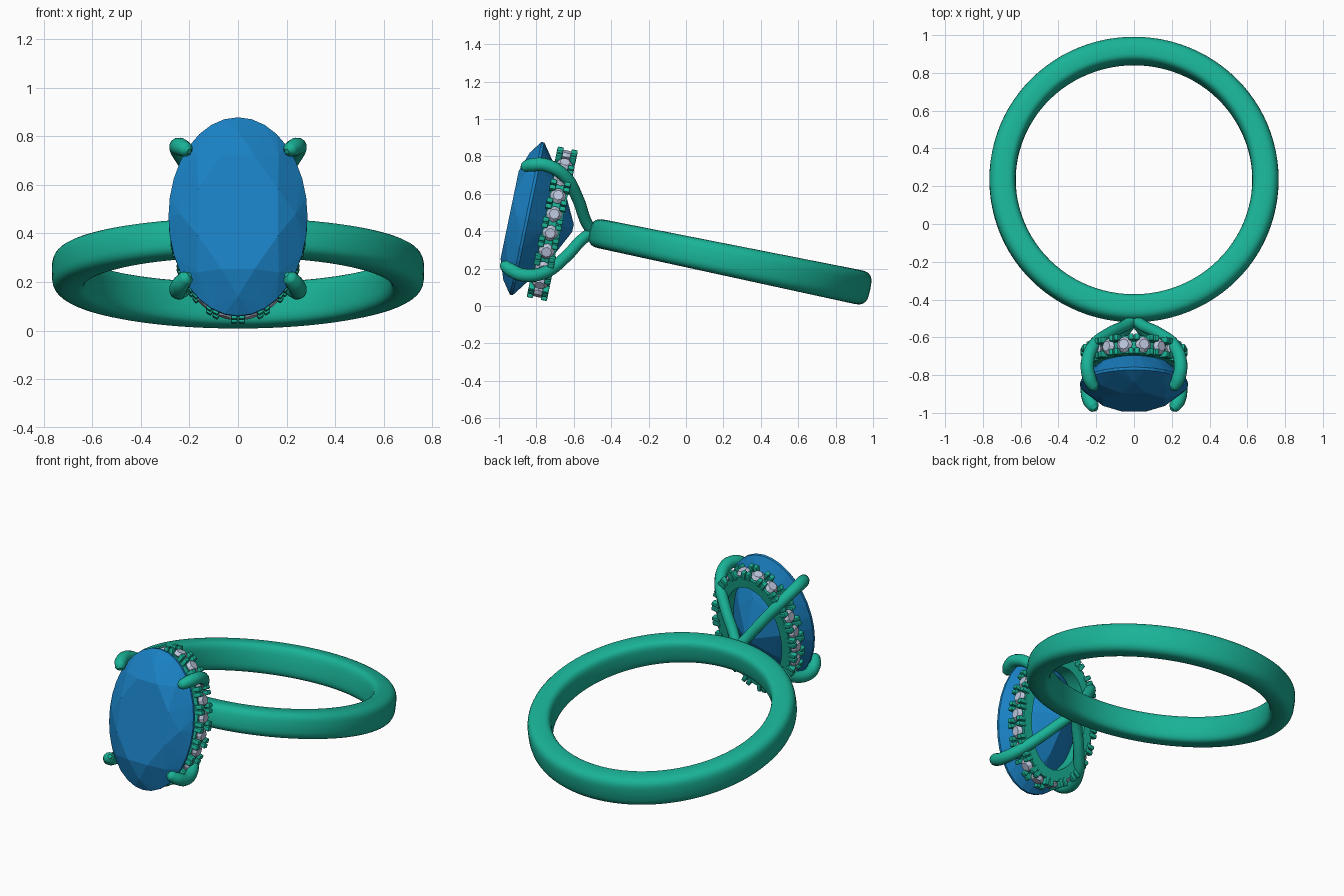
import bpy, bmesh, math
from math import sin, cos, pi
from mathutils import Matrix, Vector

if "Cube" in bpy.data.objects:
    bpy.data.objects.remove(bpy.data.objects["Cube"])

# Local frame: ring centre at origin, y runs through the band to the back, z is the finger axis
TILT = Matrix.Translation((0, 0.235, 0.243)) @ Matrix.Rotation(-math.radians(11.7), 4, 'X')


def material(name, rgb):
    m = bpy.data.materials.new(name)
    m.diffuse_color = (*rgb, 1)
    m.use_nodes = True
    m.node_tree.nodes["Principled BSDF"].inputs["Base Color"].default_value = m.diffuse_color
    return m


METAL = material("green_metal", (0.01, 0.45, 0.31))
BLUE = material("blue_stone", (0.01, 0.22, 0.55))
PALE = material("pale_stone", (0.50, 0.56, 0.72))


def finish(bm, name, mat, smooth=None):
    bmesh.ops.recalc_face_normals(bm, faces=bm.faces)
    me = bpy.data.meshes.new(name)
    bm.to_mesh(me)
    bm.free()
    me.materials.append(mat)
    ob = bpy.data.objects.new(name, me)
    bpy.context.collection.objects.link(ob)
    ob.matrix_world = TILT
    if smooth:
        shade(ob, smooth)
    return ob


def shade(ob, angle):
    bpy.ops.object.select_all(action='DESELECT')
    ob.select_set(True)
    bpy.context.view_layer.objects.active = ob
    bpy.ops.object.shade_smooth_by_angle(angle=math.radians(angle))


def sweep(bm, steps, section):
    """Closed loop of closed sections; section(t) gives the points."""
    rings = [[bm.verts.new(p) for p in section(2 * pi * i / steps)] for i in range(steps)]
    for i in range(steps):
        a, b = rings[i], rings[(i + 1) % steps]
        for j in range(len(a)):
            k = (j + 1) % len(a)
            bm.faces.new((a[j], a[k], b[k], b[j]))


# Band: rounded-rectangle section, slightly wider at the back
def band_section(t):
    half = 0.085 + 0.007 * sin(t)
    pts = []
    for j in range(28):
        a = 2 * pi * j / 28
        c, s = cos(a), sin(a)
        e = 0.75 if c > 0 else 0.5
        r = 0.696 + 0.07 * math.copysign(abs(c) ** e, c)
        pts.append((r * cos(t), r * sin(t), half * math.copysign(abs(s) ** 0.6, s)))
    return pts


bm = bmesh.new()
sweep(bm, 96, band_section)
finish(bm, "band", METAL, 60)

# Main oval stone: convex hull of table, crown, girdle, pavilion and culet points
GX, GZ = 0.286, 0.417
bm = bmesh.new()
for count, scale, y, off in ((8, 0.62, -1.203, 0.5), (8, 0.83, -1.166, 0),
                             (32, 1, -1.115, 0), (32, 1, -1.10, 0),
                             (16, 0.78, -1.035, 0.5), (8, 0.52, -0.955, 0), (8, 0.05, -0.857, 0)):
    for i in range(count):
        a = 2 * pi * (i + off) / count
        bm.verts.new((GX * scale * cos(a), y, GZ * scale * sin(a)))
hull = bmesh.ops.convex_hull(bm, input=bm.verts)
loose = [v for v in bm.verts if not v.link_faces]
bmesh.ops.delete(bm, geom=loose, context='VERTS')
bmesh.ops.dissolve_limit(bm, angle_limit=math.radians(1), verts=bm.verts, edges=bm.edges)
finish(bm, "oval_stone", BLUE)

# Halo: oval collar under the stone
HY = -0.97


def halo_section(t):
    c, s = cos(t), sin(t)
    return [(a * c, HY + y, b * s) for a, b, y in
            ((0.19, 0.31, -0.045), (0.248, 0.376, -0.045), (0.248, 0.376, -0.03), (0.235, 0.363, -0.02),
             (0.235, 0.363, 0.02), (0.248, 0.376, 0.03), (0.248, 0.376, 0.05), (0.19, 0.31, 0.05))]


bm = bmesh.new()
sweep(bm, 80, halo_section)
finish(bm, "halo_collar", METAL, 40)


# Evenly spaced frames around the oval: local z points outward, y along the collar depth
def oval_frames(a, b, n, offset):
    N = 2000
    pts = [Vector((a * cos(2 * pi * i / N), HY, b * sin(2 * pi * i / N))) for i in range(N + 1)]
    length = [0]
    for p, q in zip(pts, pts[1:]):
        length.append(length[-1] + (q - p).length)
    k = 0
    for i in range(n):
        while length[k] < length[-1] * (i + offset) / n:
            k += 1
        p = pts[k]
        out = Vector((p.x / a ** 2, 0, p.z / b ** 2)).normalized()
        depth = Vector((0, 1, 0))
        rot = Matrix((depth.cross(out), depth, out)).transposed().to_4x4()
        yield Matrix.Translation(p) @ rot


STONES = 20
# Small halo stones: faceted, with a flat outer table
bm = bmesh.new()
for m in oval_frames(0.258, 0.386, STONES, 0.5):
    bmesh.ops.create_cone(bm, cap_ends=True, segments=8, radius1=0.044, radius2=0.027, depth=0.018,
                          matrix=m @ Matrix.Translation((0, 0, 0.006)))
    bmesh.ops.create_cone(bm, cap_ends=True, segments=8, radius1=0.02, radius2=0.044, depth=0.03,
                          matrix=m @ Matrix.Translation((0, 0, -0.018)))
finish(bm, "halo_stones", PALE)

# Little claws gripping the halo stones, two rows with a pair in each gap
bm = bmesh.new()
for m in oval_frames(0.258, 0.386, STONES, 0):
    for side in (-1, 1):
        for dx in (-1, 1):
            bmesh.ops.create_cube(bm, size=1, matrix=m @ Matrix.Translation((dx * 0.016, side * 0.038, 0))
                                  @ Matrix.Diagonal((0.026, 0.034, 0.05, 1)))
bmesh.ops.bevel(bm, geom=bm.edges[:], offset=0.006, segments=2, affect='EDGES', profile=0.5)
finish(bm, "halo_claws", METAL, 40)

# Four prongs rising from the band and curling over the stone
PATH = ((0, -0.745, 0.0, 0.030), (0.03, -0.785, 0.035, 0.031), (0.135, -0.868, 0.165, 0.032),
        (0.218, -0.96, 0.265, 0.034), (0.247, -1.065, 0.300, 0.036), (0.235, -1.135, 0.288, 0.037),
        (0.212, -1.175, 0.268, 0.030), (0.200, -1.188, 0.258, 0.012))
cu = bpy.data.curves.new("prongs", 'CURVE')
cu.dimensions = '3D'
cu.bevel_depth = 1.0
cu.bevel_resolution = 4
cu.resolution_u = 6
cu.use_fill_caps = True
for sx in (-1, 1):
    for sz in (-1, 1):
        sp = cu.splines.new('BEZIER')
        sp.bezier_points.add(len(PATH) - 1)
        for bp, (x, y, z, r) in zip(sp.bezier_points, PATH):
            bp.co = (sx * x, y, sz * z)
            bp.radius = r
            bp.handle_left_type = bp.handle_right_type = 'AUTO'
cu.materials.append(METAL)
prongs = bpy.data.objects.new("prongs", cu)
bpy.context.collection.objects.link(prongs)
prongs.matrix_world = TILT
bpy.ops.object.select_all(action='DESELECT')
prongs.select_set(True)
bpy.context.view_layer.objects.active = prongs
bpy.ops.object.convert(target='MESH')
shade(bpy.context.view_layer.objects.active, 60)
